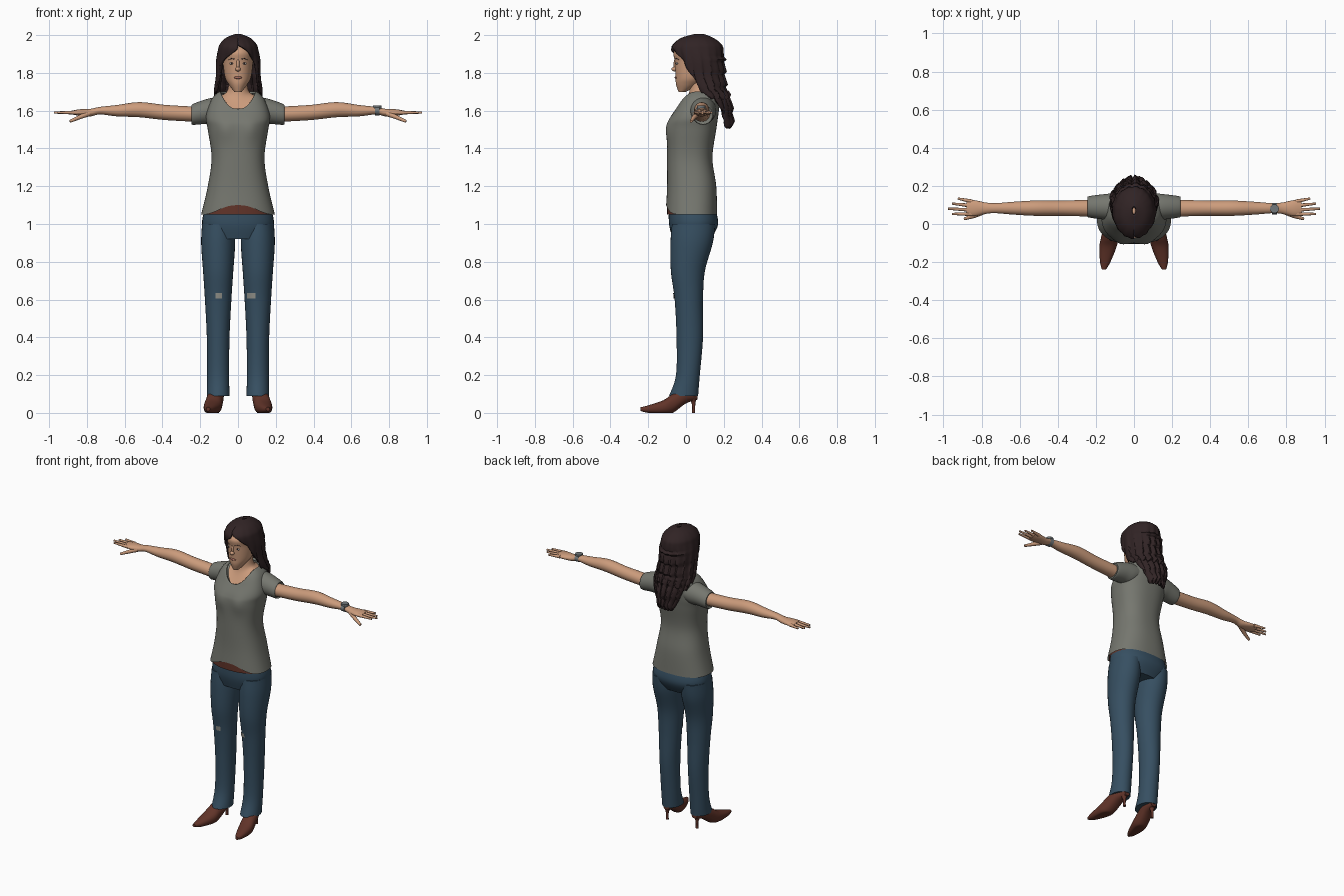
import bpy, bmesh
from math import sin, cos, radians, copysign, exp
from mathutils import Vector

cube = bpy.data.objects.get("Cube")
if cube:
    bpy.data.objects.remove(cube)


def material(name, *color):
    made = bpy.data.materials.new(name)
    made.use_nodes = True
    made.diffuse_color = (*color, 1)
    shader = made.node_tree.nodes["Principled BSDF"]
    shader.inputs["Base Color"].default_value = (*color, 1)
    return made


skin = material("skin", .6, .33, .2)
brown_hair = material("dark brown hair", .03, .017, .018)
cotton = material("grey cotton", .18, .185, .16)
denim = material("blue denim", .037, .078, .12)
leather = material("brown leather", .12, .034, .022)
metal = material("watch metal", .17, .19, .2)
worn_denim = material("worn denim", .28, .28, .25)
lip_red = material("lip red", .4, .16, .12)
eye_white = material("eye white", .6, .57, .53)
sides = {"left": 1, "right": -1}
meshes = []


def link(name, data, paint):
    data.materials.append(paint)
    made = bpy.data.objects.new(name, data)
    bpy.context.collection.objects.link(made)
    return made


def finish(name, bm, paint, mirror):
    bmesh.ops.remove_doubles(bm, verts=bm.verts, dist=1e-5)
    bmesh.ops.recalc_face_normals(bm, faces=bm.faces)
    mesh = bpy.data.meshes.new(name)
    bm.to_mesh(mesh)
    bm.free()
    made = link(name, mesh, paint)
    if mirror:
        made.modifiers.new("mirror", 'MIRROR')
    meshes.append(made)
    return made


def spline(rings, steps):
    """Smooth Catmull-Rom interpolation of the ring values."""
    result, last = [], len(rings) - 1
    for index in range(last):
        before, here, after = rings[max(0, index - 1)], rings[index], rings[index + 1]
        beyond = rings[min(last, index + 2)]
        for step in range(steps):
            t = step / steps
            result.append([
                b + t / 2 * (c - a + t * (2*a - 5*b + 4*c - d + t * (3*(b - c) + d - a)))
                for a, b, c, d in zip(before, here, after, beyond)])
    return result + [rings[-1]]


def loft(name, paint, rings, axis='Z', mid=0, sharpness=1, columns=32, steps=6,
         cap=True, mirror=False, warp=None):
    """Ring: position, radius, second centre, second radius, front lift, start and end angle.
    Angles run from the back (zero) round to the front."""
    padded = [tuple(ring) + (0, -180, 180)[len(ring) - 4:] for ring in rings]
    bm, grid = bmesh.new(), []
    for along, wide, centre, deep, lift, start, end in spline(padded, steps):
        row = []
        for column in range(columns + 1):
            angle = radians(start + (end - start) * column / columns)
            u = mid + wide * copysign(abs(sin(angle)) ** sharpness, sin(angle))
            v = centre + deep * copysign(abs(cos(angle)) ** sharpness, cos(angle))
            w = along + lift * max(0, -cos(angle)) ** (6 if lift > 0 else 2)
            point = Vector({'Z': (u, v, w), 'X': (w, u, v), 'Y': (u, w, v)}[axis])
            if warp:
                warp(point, angle)
            row.append(bm.verts.new(point))
        grid.append(row)
    for lower, upper in zip(grid, grid[1:]):
        for k in range(columns):
            bm.faces.new((lower[k], lower[k + 1], upper[k + 1], upper[k]))
    if cap:
        for row in (grid[0], grid[-1]):
            bm.faces.new(row[:-1])
    return finish(name, bm, paint, mirror)


def strand(name, paint, thickness, *points):
    """Round tube that tapers to half its thickness."""
    curve = bpy.data.curves.new(name, 'CURVE')
    curve.dimensions, curve.bevel_depth, curve.use_fill_caps = '3D', thickness, True
    path = curve.splines.new('POLY')
    path.points.add(len(points) - 1)
    for index, (target, place) in enumerate(zip(path.points, points)):
        target.co = (*place, 1)
        target.radius = 1 - index / (len(points) - 1) / 2
    link(name, curve, paint)


def ball(name, paint, place, size, mirror=False):
    bm = bmesh.new()
    bmesh.ops.create_uvsphere(bm, u_segments=16, v_segments=10, radius=1)
    for vert in bm.verts:
        vert.co = Vector(place) + vert.co * Vector(size)
    finish(name, bm, paint, mirror)


# Head and face
loft("head", skin, [
    (1.7, .02, -.02, .02), (1.74, .05, .01, .063), (1.78, .07, .03, .085),
    (1.86, .08, .05, .11), (1.92, .08, .05, .11), (1.98, .02, .06, .03)])
ball("nose_bridge", skin, (0, -.056, 1.845), (.009, .01, .03))
ball("nose_tip", skin, (0, -.06, 1.82), (.014, .017, .012))
ball("lips", lip_red, (0, -.052, 1.775), (.022, .008, .007))
ball("eyes", eye_white, (.033, -.048, 1.85), (.013, .006, .006), True)
ball("irises", brown_hair, (.033, -.052, 1.85), (.005, .003, .005), True)
for side, s in sides.items():
    strand(side + "_eyebrow", brown_hair, .003,
           (s * .017, -.058, 1.872), (s * .034, -.051, 1.877), (s * .05, -.038, 1.87))

# Neck and upper chest
loft("neck", skin, [
    (1.68, .09, .06, .1, -.09), (1.7, .06, .07, .06, -.03), (1.74, .05, .07, .05), (1.8, .05, .07, .05)])


# Hair shell, open round the face, with wavy locks
def locks(point, angle):
    growth = min(1, max(0, 10 - 5 * point.z))
    point.x *= 1 + growth * sin(13 * angle) / 30
    point.y += growth * sin(17 * angle) / 150
    if point.z < 1.88:
        point.y -= max(0, cos(angle)) * (point.z * 15 % 1 - 1) / 60
    if point.z < 1.7:
        point.z += sin(19 * angle) / 80


hair = loft("hair", brown_hair, [
    (2, .01, .07, .02), (1.98, .06, .06, .08), (1.95, .09, .06, .12),
    (1.92, .1, .06, .13, 0, -175, 155), (1.86, .11, .07, .12, 0, -135, 130),
    (1.78, .11, .08, .11, 0, -120, 115), (1.7, .12, .11, .09, 0, -110, 105),
    (1.64, .11, .15, .07, 0, -75, 75), (1.52, .06, .18, .05, 0, -60, 60)],
    columns=56, cap=False, warp=locks)
shell = hair.modifiers.new("thickness", 'SOLIDIFY')
shell.thickness, shell.offset = .014, 0


# Shirt with scooped neck, raised front hem and short sleeves
def bust(point, angle):
    if cos(angle) < 0:
        sideways, upward = (abs(point.x) - .07) / .045, (point.z - 1.5) / .055
        point.y -= .012 * exp(-sideways ** 2 - upward ** 2)


loft("shirt_body", cotton, [
    (1.05, .195, .03, .135, .05), (1.2, .16, .03, .13), (1.35, .14, .02, .12), (1.5, .16, .03, .13),
    (1.57, .17, .04, .13, -.02), (1.66, .14, .06, .12, -.06), (1.7, .1, .06, .11, -.09),
    (1.69, .09, .06, .1, -.09)], sharpness=.83, columns=64, cap=False, warp=bust)
loft("sleeves", cotton, [
    (.07, .07, 1.61, .06), (.12, .07, 1.6, .07), (.17, .065, 1.595, .065),
    (.24, .055, 1.58, .055), (.24, .045, 1.58, .045)], 'X', mid=.09, mirror=True)

# Arms and hands
loft("arms", skin, [
    (.2, .045, 1.58, .04), (.38, .04, 1.59, .04), (.52, .04, 1.605, .04), (.64, .033, 1.6, .03),
    (.73, .026, 1.6, .02), (.78, .03, 1.59, .02), (.84, .042, 1.59, .017), (.88, .035, 1.59, .01)],
    'X', mid=.083, mirror=True)
finger_lengths = {"little": .075, "ring": .105, "middle": .125, "index": .105}
for side, s in sides.items():
    for order, (finger, length) in enumerate(finger_lengths.items()):
        base, spread = .118 - .022 * order, .016 - .005 * order
        strand(f"{side}_{finger}_finger", skin, .011, *[
            (s * (.85 + length * part), base + spread * part, 1.59) for part in (0, .5, 1)])
    strand(side + "_thumb", skin, .015,
           (s * .79, .065, 1.585), (s * .84, .042, 1.565), (s * .89, .027, 1.543))

# Watch on the left wrist
loft("watch_strap", metal, [(.725, .03, 1.6, .025), (.75, .03, 1.6, .025)], 'X', mid=.08, steps=1)
loft("watch_case", metal, [(1.61, .023, .08, .023), (1.628, .023, .08, .023)], mid=.737, steps=1)

# Jeans, belt and torn knees
loft("jeans_hips", denim, [
    (1.1, .17, .03, .12), (1, .19, .04, .13), (.92, .15, .03, .1)], sharpness=.87)
loft("jeans_legs", denim, [
    (1, .085, .04, .115), (.9, .09, .03, .112), (.75, .08, .01, .09), (.6, .07, .015, .075),
    (.4, .06, .02, .07), (.2, .058, .01, .063), (.09, .06, -.013, .077)], mid=.105, mirror=True)
loft("belt", leather, [(1.05, .187, .03, .13), (1.1, .18, .03, .13)], sharpness=.87, steps=1, cap=False)
for side, start, end in (("left", 190, 230), ("right", 165, 190)):
    loft(side + "_knee_tear", worn_denim, [
        (.605, .074, .015, .08, 0, start, end), (.635, .075, .014, .082, 0, start, end)],
        mid=sides[side] * .105, columns=8, steps=1, cap=False)


# Shoes with turned-out toes, flat soles and slim heels
def sole(point, angle):
    point.x -= .18 * point.y
    point.z = max(point.z, 0)


loft("shoes", leather, [
    (-.24, .01, .02, .01), (-.2, .027, .02, .02), (-.12, .045, .03, .037),
    (-.07, .045, .05, .05), (0, .04, .09, .04), (.06, .02, .09, .02)],
    'Y', mid=.115, sharpness=.87, mirror=True, warp=sole)
loft("shoe_heels", leather, [
    (0, .009, .04, .008), (.05, .01, .04, .01), (.09, .03, .03, .03)], mid=.11, columns=16, mirror=True)

# Smooth shading with crisp rims
bpy.ops.object.select_all(action='DESELECT')
for made in meshes:
    made.select_set(True)
bpy.context.view_layer.objects.active = meshes[0]
bpy.ops.object.shade_smooth_by_angle(angle=radians(45))
